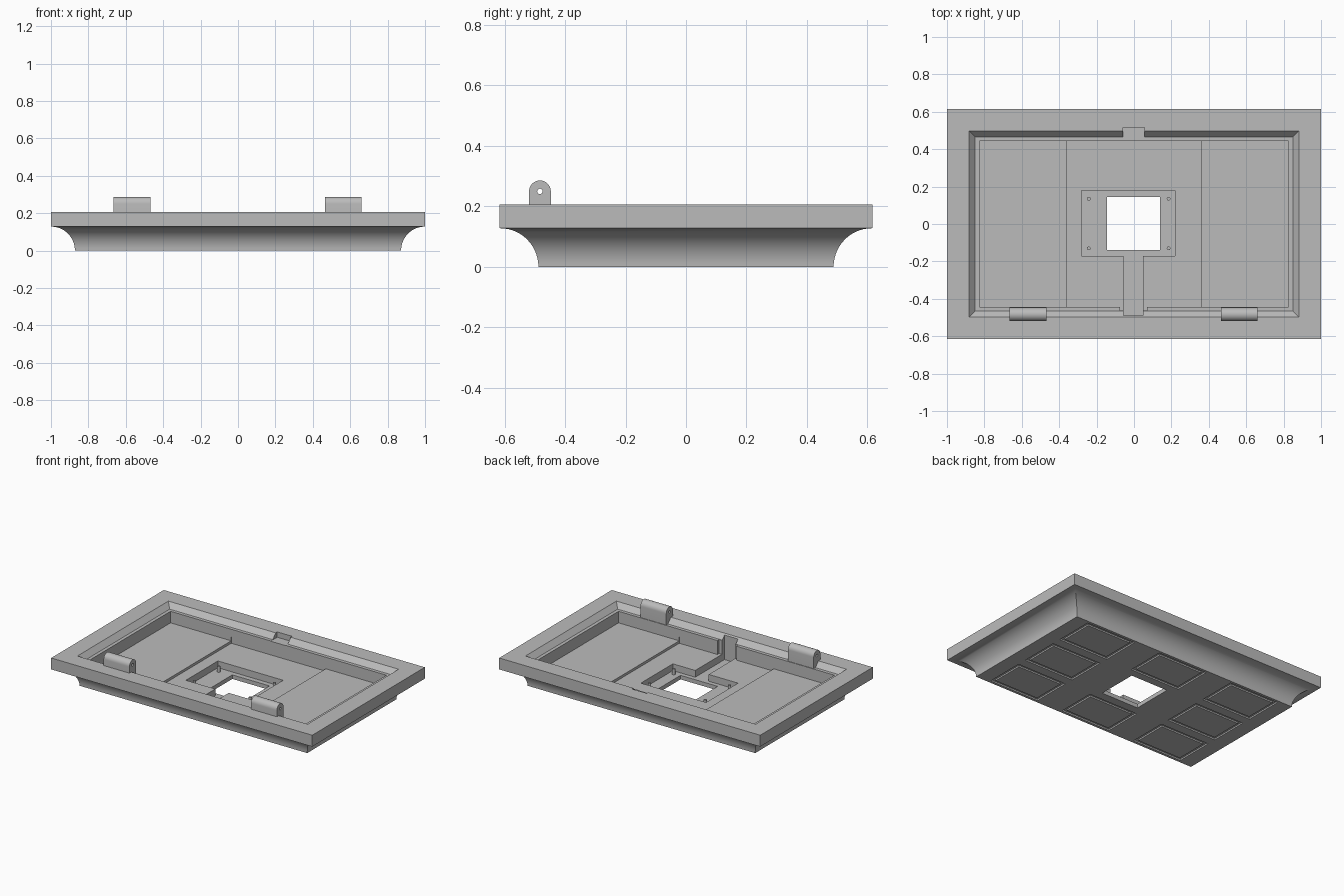
import bpy, bmesh, math
from mathutils import Matrix

cube = bpy.data.objects.get("Cube")
if cube:
    bpy.data.objects.remove(cube)

grey = bpy.data.materials.new("light grey plastic")
grey.use_nodes = True
colour = (0.5, 0.5, 0.5, 1)
grey.diffuse_color = colour
grey.node_tree.nodes["Principled BSDF"].inputs["Base Color"].default_value = colour

HALF_X, HALF_Y = 1.0, 0.616
TOP, SLAB, LEDGE = 0.207, 0.128, 0.172
SIDE_FLOOR, MID_FLOOR, RECESS_FLOOR = 0.092, 0.075, 0.028


def finish(bm, name):
    bmesh.ops.recalc_face_normals(bm, faces=bm.faces)
    mesh = bpy.data.meshes.new(name)
    bm.to_mesh(mesh)
    bm.free()
    mesh.materials.append(grey)
    obj = bpy.data.objects.new(name, mesh)
    bpy.context.collection.objects.link(obj)
    return obj


def loft(bm, loops, closed=False, cx=0, cy=0):
    """Skin rectangular loops given as (half x, half y, z)."""
    rings = [[bm.verts.new((cx + sx * hx, cy + sy * hy, z))
              for sx, sy in ((-1, -1), (1, -1), (1, 1), (-1, 1))]
             for hx, hy, z in loops]
    pairs = list(zip(rings, rings[1:]))
    if closed:
        pairs.append((rings[-1], rings[0]))
    else:
        bm.faces.new(rings[0][::-1])
        bm.faces.new(rings[-1])
    for a, b in pairs:
        for i in range(4):
            j = (i + 1) % 4
            bm.faces.new((a[i], a[j], b[j], b[i]))


def box(name, x0, x1, y0, y1, z0, z1):
    bm = bmesh.new()
    hx, hy = (x1 - x0) / 2, (y1 - y0) / 2
    loft(bm, [(hx, hy, z0), (hx, hy, z1)], cx=(x0 + x1) / 2, cy=(y0 + y1) / 2)
    return finish(bm, name)


def activate(obj):
    bpy.ops.object.select_all(action='DESELECT')
    obj.select_set(True)
    bpy.context.view_layer.objects.active = obj


def cut(obj, cutter):
    mod = obj.modifiers.new("cut", 'BOOLEAN')
    mod.operation, mod.solver, mod.object = 'DIFFERENCE', 'EXACT', cutter
    activate(obj)
    bpy.ops.object.modifier_apply(modifier=mod.name)
    bpy.data.objects.remove(cutter)


def smooth(obj):
    activate(obj)
    bpy.ops.object.shade_smooth_by_angle(angle=math.radians(30))


# Tray: coved underside, slab rim, sloped opening, ledge and pocket
steps = 14
profile = []
for i in range(steps + 1):
    a = math.pi / 2 * i / steps
    profile.append((0.002 + 0.126 * math.cos(a), SLAB * math.sin(a)))
profile += [(0, SLAB), (0, TOP), (0.118, TOP), (0.15, LEDGE),
            (0.173, LEDGE), (0.173, SIDE_FLOOR)]
bm = bmesh.new()
loft(bm, [(HALF_X - inset, HALF_Y - inset, z) for inset, z in profile])
tray = finish(bm, "tray")

# Lowered centre floor, board recess, window, cable channel and latch notch
cut(tray, box("centre_cut", -0.362, 0.362, -0.4435, 0.4435, MID_FLOOR, 0.12))
cut(tray, box("recess_cut", -0.28, 0.22, -0.17, 0.18, RECESS_FLOOR, 0.14))
cut(tray, box("window_cut", -0.145, 0.14, -0.14, 0.145, -0.1, 0.1))
cut(tray, box("channel_cut", -0.055, 0.048, -0.49, -0.15, RECESS_FLOOR, 0.3))
cut(tray, box("channel_mouth_cut", -0.075, 0.07, -0.462, -0.43, MID_FLOOR, 0.25))
cut(tray, box("latch_cut", -0.06, 0.055, 0.44, 0.515, LEDGE - 0.002, 0.3))

# Grooved panel outlines on the underside
bm = bmesh.new()
for px in (-0.58, 0, 0.58):
    for py in (-0.335, 0, 0.335):
        if px or py:
            loft(bm, [(0.19, 0.135, -0.02), (0.19, 0.135, 0.01),
                      (0.168, 0.113, 0.01), (0.168, 0.113, -0.02)],
                 closed=True, cx=px, cy=py)
cut(tray, finish(bm, "panel_grooves"))
smooth(tray)


def rod(name, radius, depth, matrix, sides=24):
    bm = bmesh.new()
    bmesh.ops.create_cone(bm, cap_ends=True, segments=sides, radius1=radius,
                          radius2=radius, depth=depth, matrix=matrix)
    return finish(bm, name)


# Round-topped hinge knuckles with a pin hole
HINGE_Y, HINGE_Z, HINGE_R, HINGE_W = -0.483, 0.25, 0.036, 0.197
for side, cx in (("right", -0.567), ("left", 0.563)):
    bm = bmesh.new()
    outline = [(HINGE_Y - HINGE_R, 0.165), (HINGE_Y + HINGE_R, 0.165)]
    for i in range(17):
        a = math.pi * i / 16
        outline.append((HINGE_Y + HINGE_R * math.cos(a), HINGE_Z + HINGE_R * math.sin(a)))
    face = bm.faces.new([bm.verts.new((cx - HINGE_W / 2, y, z)) for y, z in outline])
    ext = bmesh.ops.extrude_face_region(bm, geom=[face])
    bmesh.ops.translate(bm, vec=(HINGE_W, 0, 0),
                        verts=[v for v in ext["geom"] if isinstance(v, bmesh.types.BMVert)])
    hinge = finish(bm, side + "_hinge")
    turn = Matrix.Translation((cx, HINGE_Y, HINGE_Z)) @ Matrix.Rotation(math.pi / 2, 4, 'Y')
    cut(hinge, rod("pin_cut", 0.009, 0.4, turn, 16))
    smooth(hinge)

# Mounting pegs in the recess corners
for px in (-0.242, 0.185):
    for py in (-0.13, 0.135):
        peg = rod("mounting_peg", 0.01, 0.045, Matrix.Translation((px, py, 0.045)), 16)
        smooth(peg)
